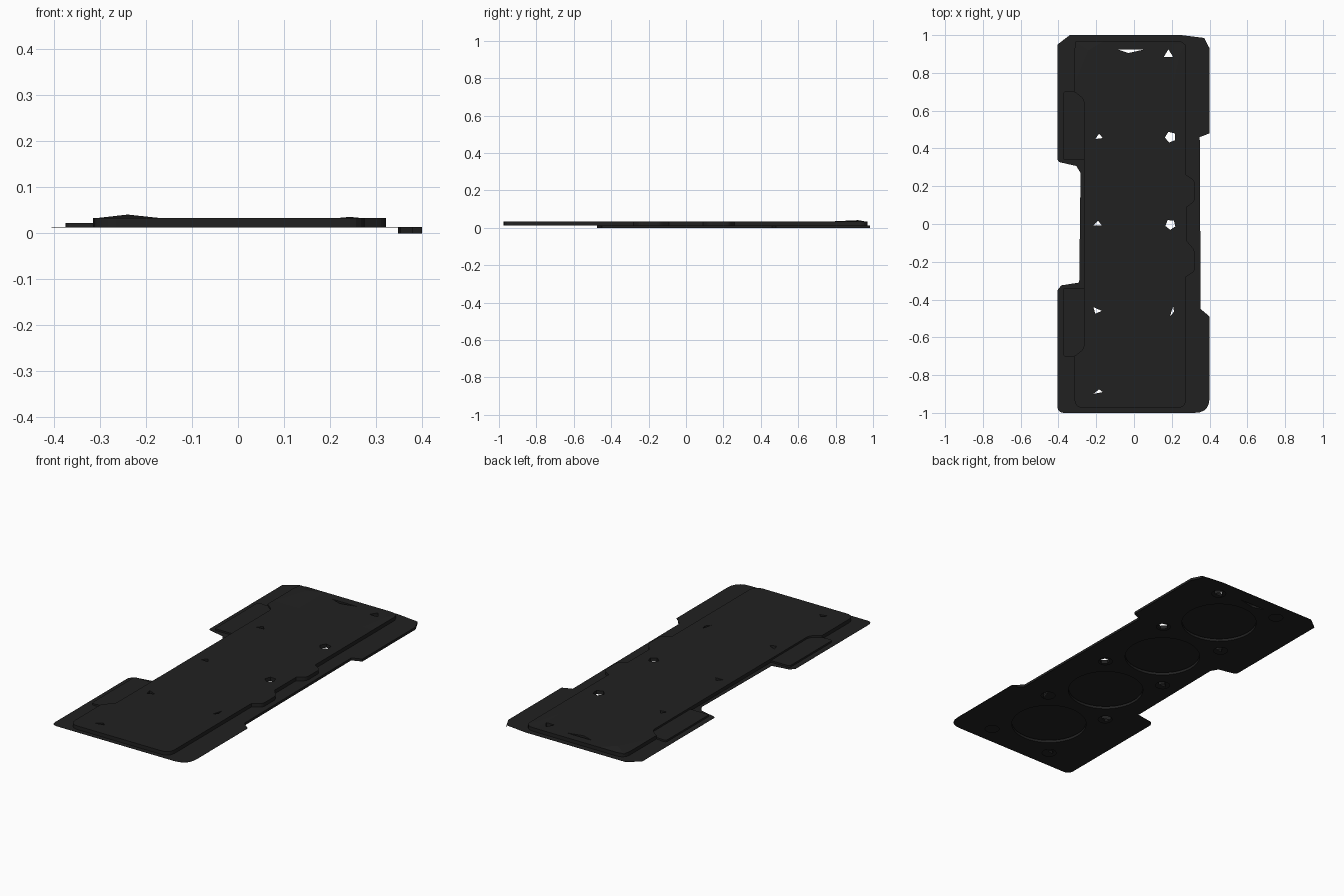
import bpy, bmesh, math
from mathutils import Vector

if "Cube" in bpy.data.objects:
    bpy.data.objects.remove(bpy.data.objects["Cube"])

black = bpy.data.materials.new("matte_black")
black.diffuse_color = (0.0155, 0.0155, 0.0155, 1)
black.use_nodes = True
black.node_tree.nodes["Principled BSDF"].inputs["Base Color"].default_value = black.diffuse_color


def rounded(corners, steps=5):
    """Outline from (x, y, radius) corners."""
    out, n = [], len(corners)
    for i, (x, y, r) in enumerate(corners):
        p = Vector((x, y))
        if r == 0:
            out.append(p)
            continue
        a = p + (Vector(corners[i - 1][:2]) - p).normalized() * r
        b = p + (Vector(corners[(i + 1) % n][:2]) - p).normalized() * r
        for k in range(steps + 1):
            t = k / steps
            out.append(a * (1 - t) ** 2 + p * 2 * t * (1 - t) + b * t * t)
    return out


def circle(x, y, r, n=16, turn=0.0):
    return [Vector((x + r * math.cos(turn + 2 * math.pi * k / n),
                    y + r * math.sin(turn + 2 * math.pi * k / n))) for k in range(n)]


def add_mesh(name, mesh):
    mesh.materials.clear()
    mesh.materials.append(black)
    ob = bpy.data.objects.new(name, mesh)
    bpy.context.collection.objects.link(ob)
    return ob


def plate(name, loops, z0, z1, open_bottom=False):
    """Filled outline with holes, extruded from z0 to z1."""
    cu = bpy.data.curves.new(name + "_profile", 'CURVE')
    cu.dimensions, cu.fill_mode = '2D', 'BOTH'
    cu.extrude = (z1 - z0) / 2
    for pts in loops:
        s = cu.splines.new('POLY')
        s.points.add(len(pts) - 1)
        for q, p in zip(s.points, pts):
            q.co = (p.x, p.y, 0, 1)
        s.use_cyclic_u = True
    tmp = bpy.data.objects.new(name + "_profile", cu)
    bpy.context.collection.objects.link(tmp)
    dg = bpy.context.evaluated_depsgraph_get()
    mesh = bpy.data.meshes.new_from_object(tmp.evaluated_get(dg))
    bpy.data.objects.remove(tmp)
    bm = bmesh.new()
    bm.from_mesh(mesh)
    bmesh.ops.remove_doubles(bm, verts=bm.verts, dist=1e-5)
    bmesh.ops.recalc_face_normals(bm, faces=bm.faces)
    if open_bottom:
        low = [f for f in bm.faces if all(v.co.z < 0 for v in f.verts)]
        bmesh.ops.delete(bm, geom=low, context='FACES')
    bmesh.ops.translate(bm, verts=bm.verts, vec=(0, 0, (z0 + z1) / 2))
    for f in bm.faces:
        f.smooth = False
    bm.to_mesh(mesh)
    bm.free()
    return add_mesh(name, mesh)


def wall(name, pts, z0, z1, closed=False):
    """Thin upright sheet following a path."""
    n = len(pts)
    verts = [(p[0], p[1], z) for z in (z0, z1) for p in pts]
    faces = [(i, (i + 1) % n, n + (i + 1) % n, n + i) for i in range(n if closed else n - 1)]
    mesh = bpy.data.meshes.new(name)
    mesh.from_pydata(verts, [], faces)
    return add_mesh(name, mesh)


def bump(name, x0, x1, y0, y1, px, py, z, h):
    """Low peak on the cover."""
    mesh = bpy.data.meshes.new(name)
    mesh.from_pydata([(x0, y0, z), (x1, y0, z), (x1, y1, z), (x0, y1, z), (px, py, z + h)], [],
                     [(0, 1, 4), (1, 2, 4), (2, 3, 4), (3, 0, 4)])
    add_mesh(name, mesh)


BASE, TOP = 0.0135, 0.033
bolt_y = (-0.9, -0.455, 0, 0.46, 0.9)
bore_y = (-0.675, -0.225, 0.225, 0.675)

# base sheet with four bores and ten bolt holes
outline = rounded([
    (-0.405, -1, 0.035), (0.40, -1, 0.08), (0.40, -0.49, 0), (0.353, -0.45, 0),
    (0.348, 0.46, 0), (0.40, 0.48, 0), (0.40, 0.93, 0), (0.372, 0.985, 0), (0.25, 1, 0),
    (-0.34, 1, 0), (-0.405, 0.95, 0), (-0.405, 0.33, 0.015), (-0.305, 0.307, 0),
    (-0.283, 0.27, 0), (-0.29, -0.31, 0), (-0.385, -0.325, 0), (-0.405, -0.35, 0)])
bolts = [circle(x, y, 0.036) for x in (-0.19, 0.19) for y in bolt_y]
bores = [circle(0, y, 0.19, 40) for y in bore_y]
slot = [Vector(p) for p in ((-0.09, 0.925), (-0.03, 0.905), (0.06, 0.925))]
plate("base_sheet", [outline, slot] + bolts + bores, BASE - 0.001, BASE)
for i, b in enumerate(bores):
    wall(f"bore_wall_{i}", b, BASE, TOP - 0.006, True)

# raised cover, scalloped on its right edge
cover = rounded([
    (-0.315, -0.975, 0.05), (0.275, -0.975, 0.05),
    (0.275, -0.28, 0), (0.322, -0.25, 0.02), (0.322, -0.14, 0.02), (0.28, -0.09, 0),
    (0.28, 0.09, 0), (0.322, 0.12, 0.02), (0.322, 0.23, 0.02), (0.275, 0.26, 0),
    (0.275, 0.97, 0.05), (-0.315, 0.97, 0.05), (-0.315, 0.70, 0), (-0.265, 0.66, 0.02),
    (-0.265, -0.66, 0.02), (-0.315, -0.70, 0)])
openings = [
    [Vector(p) for p in ((0.158, 0.885), (0.207, 0.885), (0.182, 0.925))],
    circle(0.193, 0.46, 0.03, 5, 0.7), circle(0.193, -0.003, 0.028, 5, 0.9),
    [Vector(p) for p in ((0.19, -0.49), (0.212, -0.465), (0.207, -0.435))],
    [Vector(p) for p in ((-0.215, -0.9), (-0.165, -0.89), (-0.185, -0.875))],
    [Vector(p) for p in ((-0.205, 0.45), (-0.165, 0.455), (-0.185, 0.478))],
    [Vector(p) for p in ((-0.215, -0.008), (-0.17, -0.008), (-0.19, 0.017))],
    [Vector(p) for p in ((-0.205, -0.475), (-0.17, -0.46), (-0.215, -0.44))]]
plate("raised_cover", [cover, slot] + openings, BASE, TOP, True)
bump("left_cover_peak", -0.31, -0.165, 0.75, 0.965, -0.24, 0.92, TOP, 0.008)
bump("right_cover_peak", 0.212, 0.272, 0.75, 0.95, 0.243, 0.9, TOP, 0.003)

# stepped pads on the left tabs
for s, side in ((1, "back"), (-1, "front")):
    pad = rounded([(-0.375, s * 0.34, 0.01), (-0.265, s * 0.34, 0), (-0.265, s * 0.67, 0),
                   (-0.315, s * 0.70, 0), (-0.375, s * 0.705, 0.02)])
    plate(f"{side}_left_pad", [pad], BASE, 0.023, True)

# lip hanging under the right edge
wall("right_lip", [(0.38, -0.475), (0.353, -0.45), (0.348, 0.46), (0.40, 0.48), (0.40, 0.93),
                   (0.372, 0.985)], 0.0, BASE)
